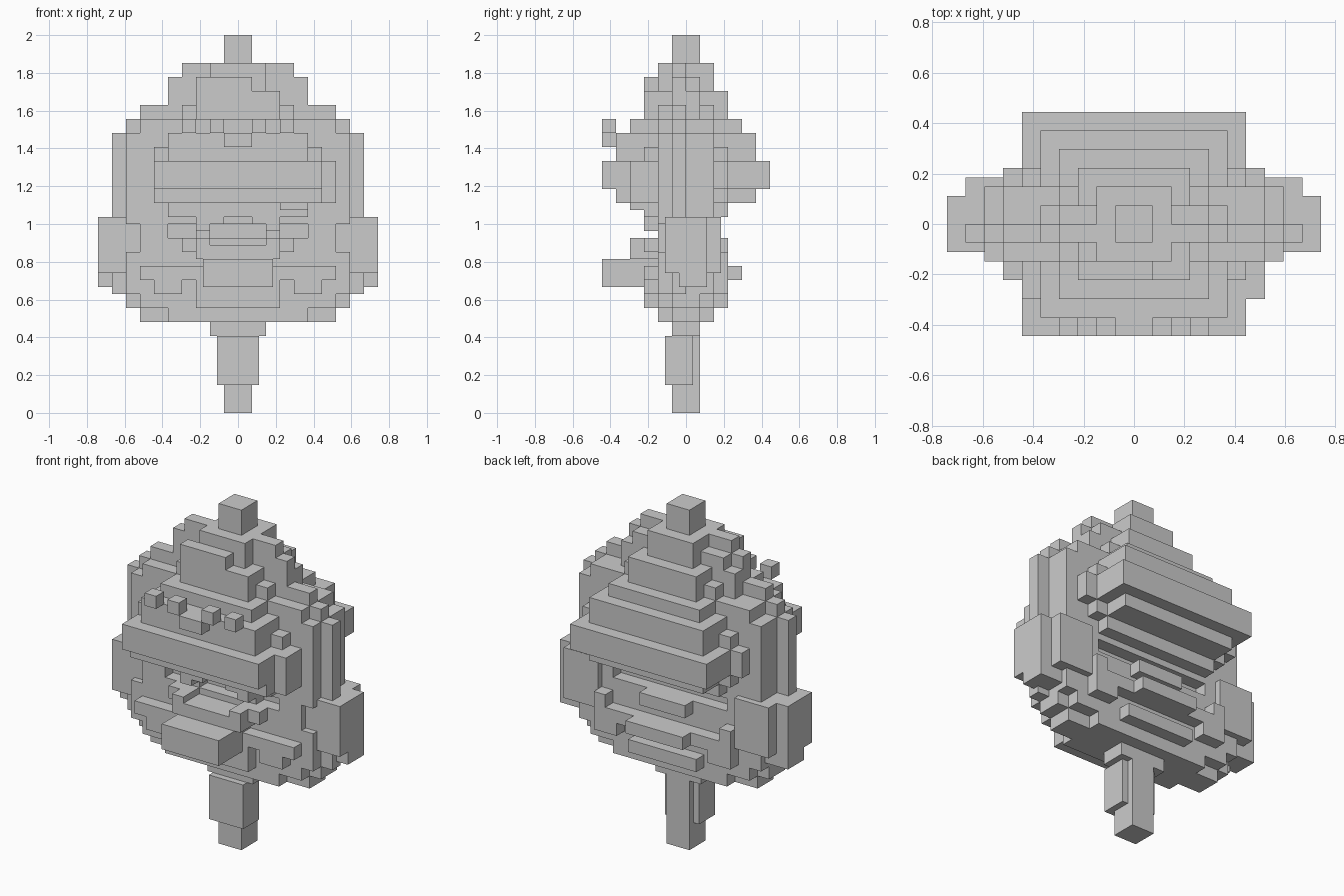
import bpy
import bmesh
from mathutils import Matrix, Vector

UNIT = 2 / 27  # size of one block

cube = bpy.data.objects.get("Cube")
if cube:
    bpy.data.objects.remove(cube, do_unlink=True)

grey = bpy.data.materials.new("plain grey")
grey.use_nodes = True
grey.diffuse_color = (0.6, 0.6, 0.6, 1)
grey.node_tree.nodes["Principled BSDF"].inputs["Base Color"].default_value = grey.diffuse_color


class Part:
    """A named mesh assembled from blocks measured in block units."""

    def __init__(self, name):
        self.name = name
        self.mesh = bmesh.new()

    def block(self, x, y, z):
        low, high = Vector((x[0], y[0], z[0])), Vector((x[1], y[1], z[1]))
        place = Matrix.Translation((low + high) / 2 * UNIT)
        size = Matrix.Diagonal((high - low) * UNIT).to_4x4()
        bmesh.ops.create_cube(self.mesh, size=1, matrix=place @ size)

    def centred(self, half, y, z):
        self.block(x=(-half, half), y=y, z=z)

    def pair(self, x, y, z):
        self.block(x=x, y=y, z=z)
        self.block(x=(-x[1], -x[0]), y=y, z=z)

    def finish(self):
        data = bpy.data.meshes.new(self.name)
        self.mesh.to_mesh(data)
        self.mesh.free()
        data.materials.append(grey)
        thing = bpy.data.objects.new(self.name, data)
        bpy.context.collection.objects.link(thing)


# Stem under the head
stem = Part("stem")
stem.centred(half=1, y=(-1, 1), z=(0, 6))
stem.centred(half=1.5, y=(-1.5, 0.5), z=(2, 5.5))
stem.centred(half=2, y=(-1, 1), z=(5.5, 6.5))
stem.finish()

# Lower head, rounded off towards chin and sides, with a slot across the face
head = Part("head_core")
head.centred(half=7, y=(-1, 1), z=(6.5, 14))
head.centred(half=5, y=(-2, 2), z=(6.5, 7.5))
head.centred(half=7, y=(-2, 2), z=(7.5, 12.5))
head.pair(x=(5, 7), y=(-2, 2), z=(12.5, 13.5))
head.centred(half=8, y=(-1, 1), z=(7.5, 11.5))
head.centred(half=8, y=(-2, 2), z=(8.5, 11.5))
head.centred(half=9, y=(-1, 0), z=(8.5, 14))
head.finish()

# Stepped crown from the top knob down to the brim
crown = Part("crown")
crown.centred(half=1, y=(-1, 1), z=(25, 27))
crown.centred(half=2, y=(-2, 2), z=(23, 25))
crown.centred(half=3, y=(-3, 3), z=(21, 23))
crown.block(x=(-3, 1), y=(-3, -2), z=(23, 24))
crown.centred(half=4, y=(-4, 4), z=(20, 21))
crown.centred(half=5, y=(-5, 5), z=(18, 20))
crown.finish()

# Thin fluted side terraces: a tall spine, then lower layers around it
flutes = Part("side_flutes")
for half in (4, 5, 7, 8, 9):
    flutes.centred(half, y=(-1, 0), z=(13.5, 29 - half))
for half in (4, 5, 7, 8):
    flutes.centred(half, y=(-1, 1), z=(13.5, 28 - half))
for half, top in ((4, 22), (7, 21), (8, 20)):
    flutes.centred(half, y=(-2, 2), z=(13.5, top))
flutes.centred(half=6, y=(-3, 3), z=(15, 19))
flutes.finish()

# Wide brim with its underside steps
brim = Part("brim")
brim.centred(half=6, y=(-6, 6), z=(16, 18))
brim.centred(half=6, y=(-5, -3), z=(15, 16))
brim.centred(half=5, y=(-5, 5), z=(15, 16))
brim.centred(half=5, y=(-3, 3), z=(14, 15))
brim.block(x=(3, 5), y=(-4, -2), z=(14.5, 15))
brim.block(x=(6, 7), y=(-4, -2), z=(15, 18))
brim.pair(x=(6, 7), y=(2, 3), z=(16, 18))
brim.block(x=(-6, -5), y=(-4, -2), z=(18, 19))
brim.finish()

# Small studs and a plate on the front of the crown
studs = Part("brim_studs")
studs.centred(half=1, y=(-6, -5), z=(19, 20))
for left in (1, 3):
    studs.pair(x=(left, left + 1), y=(-6, -5), z=(20, 21))
studs.finish()

# Ears on both sides
ears = Part("ears")
ears.pair(x=(7, 10), y=(-1.5, 1.5), z=(10, 14))
ears.pair(x=(8, 10), y=(-0.5, 1.5), z=(9, 10))
ears.pair(x=(6, 9), y=(1.5, 2.5), z=(10, 14))
ears.finish()

# Brows and eyes
eyes = Part("brows_and_eyes")
eyes.pair(x=(1, 3), y=(-3, -2), z=(13.5, 14))
eyes.pair(x=(2, 3), y=(-3, -1), z=(13, 13.5))
eyes.pair(x=(2, 3), y=(-2, -1), z=(12.5, 13))
eyes.finish()

# Muzzle, cheeks and jaw at the front
muzzle = Part("muzzle")
muzzle.centred(half=2.5, y=(-6, -2), z=(9, 11))
muzzle.centred(half=2.5, y=(-4, -2), z=(11, 12))
muzzle.pair(x=(2, 3), y=(-4, -2), z=(11, 12.5))
muzzle.pair(x=(2, 4), y=(-3, -2), z=(11.5, 12.5))
muzzle.pair(x=(2, 7), y=(-3, -2), z=(9.5, 10.5))
muzzle.pair(x=(4, 6), y=(-3, -2), z=(8.5, 9.5))
muzzle.centred(half=3, y=(-3, -2), z=(7.5, 9.5))
muzzle.finish()

# Matching ridges at the back of the head
nape = Part("nape_ridges")
nape.centred(half=2, y=(2, 3), z=(11.5, 12.5))
nape.centred(half=2.5, y=(2, 4), z=(9.5, 10.5))
nape.pair(x=(2, 6), y=(2, 3), z=(9.5, 10.5))
nape.pair(x=(5, 6), y=(2, 3), z=(10.5, 11.5))
nape.pair(x=(4, 6), y=(2, 3), z=(8.5, 9.5))
nape.centred(half=3, y=(2, 3), z=(7.5, 8.5))
nape.finish()
